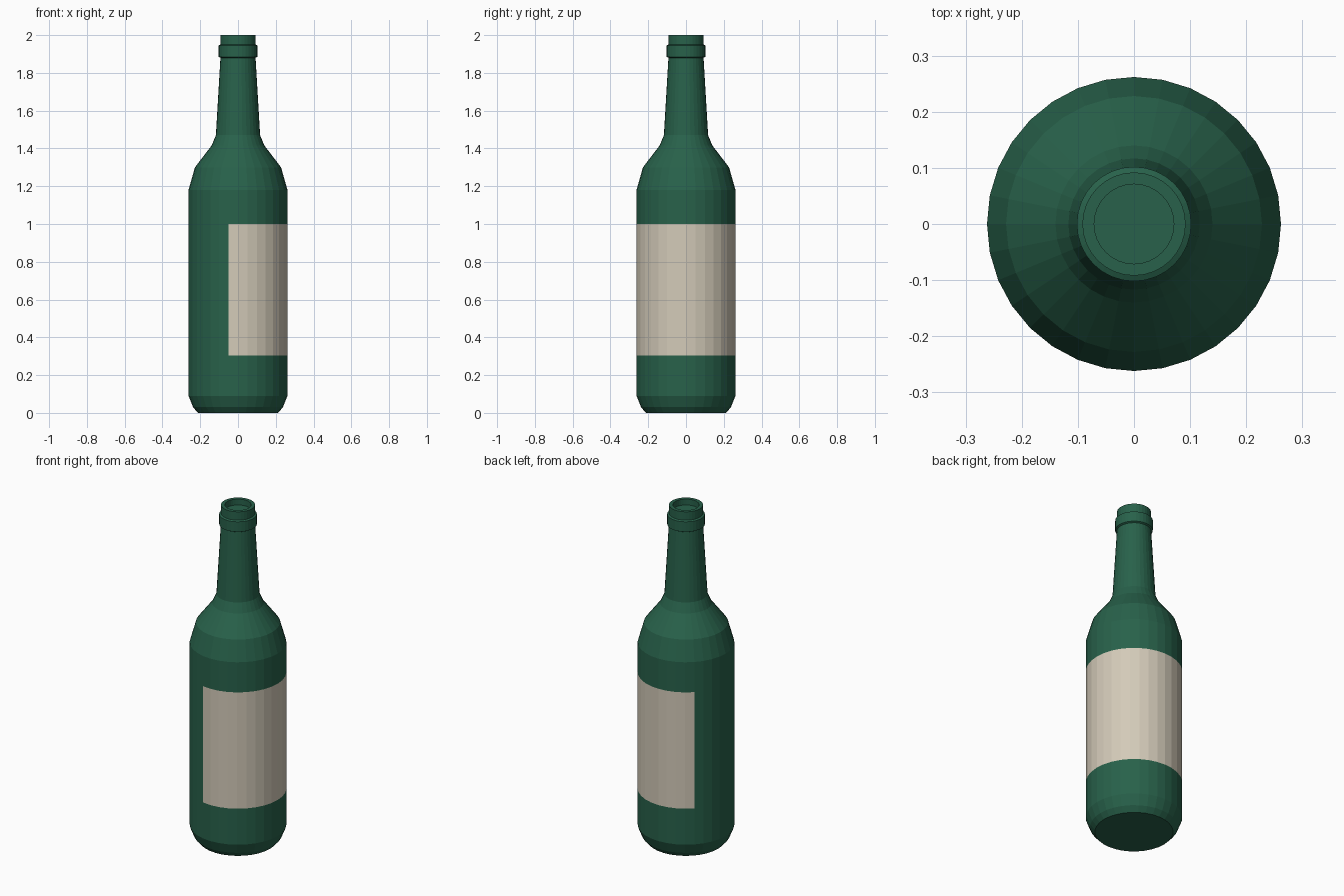
import bpy, bmesh, math

if "Cube" in bpy.data.objects:
    bpy.data.objects.remove(bpy.data.objects["Cube"])

SIDES = 32
STEP = 2 * math.pi / SIDES


def flat_material(name, rgb):
    mat = bpy.data.materials.new(name)
    mat.diffuse_color = (*rgb, 1)
    mat.use_nodes = True
    mat.node_tree.nodes["Principled BSDF"].inputs["Base Color"].default_value = mat.diffuse_color
    return mat


green = flat_material("bottle green", (0.021, 0.120, 0.069))
cream = flat_material("label cream", (0.65, 0.59, 0.48))

# Outline (radius, height) from base to lip, then down into the mouth
LABEL_LOW, LABEL_HIGH = 0.305, 1.0
profile = [
    (0.212, 0.0), (0.238, 0.03), (0.262, 0.09),       # rounded base
    (0.262, LABEL_LOW), (0.262, LABEL_HIGH),          # label band
    (0.262, 1.18), (0.228, 1.30), (0.140, 1.415),     # shoulder
    (0.117, 1.47), (0.093, 1.88),                     # neck
    (0.102, 1.885), (0.102, 1.945), (0.092, 1.95),    # collar
    (0.092, 2.0), (0.071, 2.0), (0.071, 1.965),       # lip and mouth
]

bm = bmesh.new()
rings = [[bm.verts.new((r * math.cos(i * STEP), r * math.sin(i * STEP), z))
          for i in range(SIDES)] for r, z in profile]

# Walls, with the label wrapping most of the way round the band
for (r, z), low, high in zip(profile, rings, rings[1:]):
    for i in range(SIDES):
        j = (i + 1) % SIDES
        face = bm.faces.new((low[i], low[j], high[j], high[i]))
        facet = i if i < SIDES // 2 else i - SIDES
        if z == LABEL_LOW and -9 <= facet < 12:
            face.material_index = 1

# Base and mouth floor
bm.faces.new(rings[0][::-1])
bm.faces.new(rings[-1])
bmesh.ops.recalc_face_normals(bm, faces=bm.faces[:])

mesh = bpy.data.meshes.new("bottle")
bm.to_mesh(mesh)
bm.free()
mesh.materials.append(green)
mesh.materials.append(cream)
bpy.context.collection.objects.link(bpy.data.objects.new("bottle", mesh))
